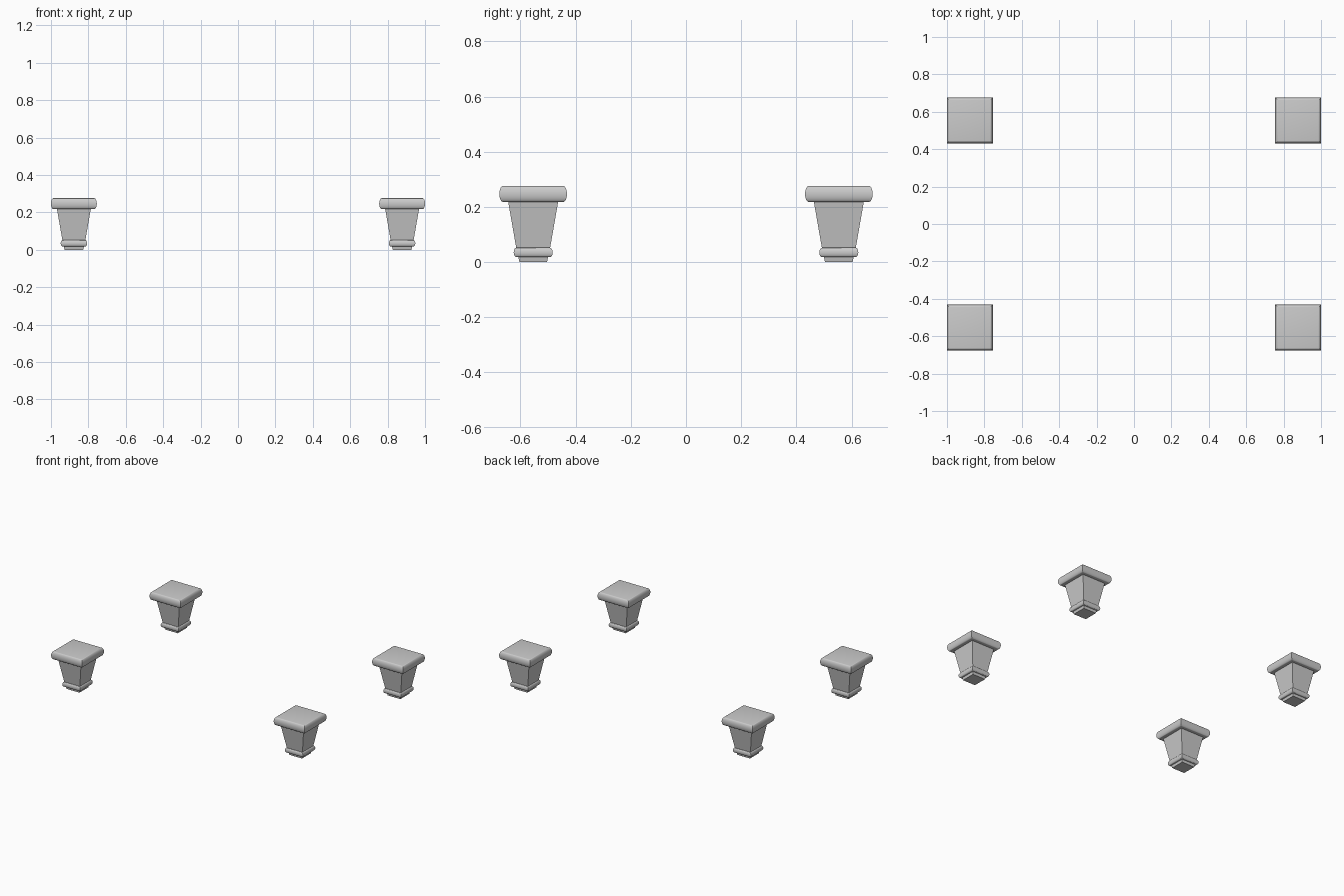
import bpy, bmesh
from math import sin, cos, pi

if "Cube" in bpy.data.objects:
    bpy.data.objects.remove(bpy.data.objects["Cube"])


def roll(inner, bulge, z0, z1, n):
    """Half-round moulding profile from z0 up to z1 as (half width, z)."""
    zc, r = (z0 + z1) / 2, (z1 - z0) / 2
    return [(inner + bulge * cos(a), zc + r * sin(a))
            for a in (-pi / 2 + pi * i / n for i in range(n + 1))]


# Half-width profile of one foot, bottom to top
profile = ([(0.050, 0.0), (0.054, 0.018)]          # base pad
           + roll(0.0615, 0.009, 0.018, 0.052, 12)  # lower bead
           + [(0.0905, 0.218)]                      # tapered shaft
           + roll(0.109, 0.0135, 0.218, 0.276, 14))  # top moulding


def square_foot(name, x, y):
    """Loft mitred square rings along the profile and cap both ends."""
    bm = bmesh.new()
    rings = [[bm.verts.new((sx * h, sy * h, z))
              for sx, sy in ((-1, -1), (1, -1), (1, 1), (-1, 1))]
             for h, z in profile]
    for a, b in zip(rings, rings[1:]):
        for i in range(4):
            j = (i + 1) % 4
            bm.faces.new((a[i], a[j], b[j], b[i]))
    bm.faces.new(rings[0][::-1])
    bm.faces.new(rings[-1])
    bmesh.ops.recalc_face_normals(bm, faces=bm.faces)
    mesh = bpy.data.meshes.new(name)
    bm.to_mesh(mesh)
    bm.free()
    ob = bpy.data.objects.new(name, mesh)
    ob.location = (x, y, 0)
    bpy.context.collection.objects.link(ob)
    bpy.ops.object.select_all(action='DESELECT')
    ob.select_set(True)
    bpy.context.view_layer.objects.active = ob
    bpy.ops.object.shade_smooth_by_angle(angle=pi / 6)


# Four matching feet at the corners
for side, sx in (("left", -1), ("right", 1)):
    for end, sy in (("front", -1), ("back", 1)):
        square_foot(f"{end}_{side}_foot", sx * 0.8775, sy * 0.554)
